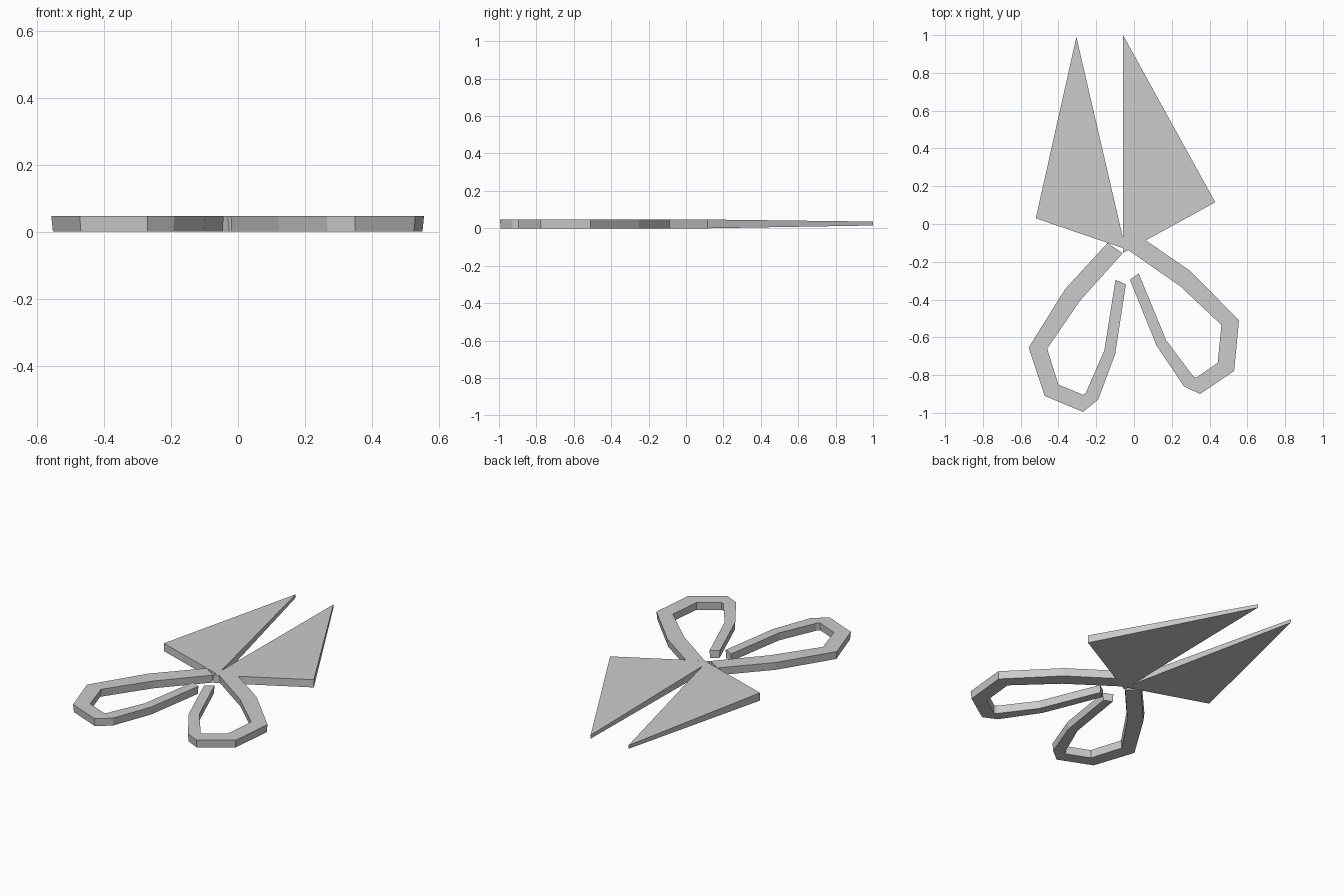
import bpy, bmesh
from mathutils import Vector

if "Cube" in bpy.data.objects:
    bpy.data.objects.remove(bpy.data.objects["Cube"])

TOP = 0.047


def finish(name, bm):
    bmesh.ops.recalc_face_normals(bm, faces=bm.faces)
    mesh = bpy.data.meshes.new(name)
    bm.to_mesh(mesh)
    bm.free()
    bpy.context.collection.objects.link(bpy.data.objects.new(name, mesh))


def blade(name, tip, corner, pivot):
    # triangular plate that thins toward the tip
    bm = bmesh.new()
    low = [bm.verts.new((*p, z)) for p, z in ((tip, 0.015), (corner, 0), (pivot, 0))]
    high = [bm.verts.new((*p, z)) for p, z in ((tip, 0.036), (corner, TOP), (pivot, TOP))]
    bm.faces.new(low)
    bm.faces.new(high)
    for i in range(3):
        j = (i + 1) % 3
        bm.faces.new((low[i], low[j], high[j], high[i]))
    finish(name, bm)


def handle(name, outer, inner):
    # open loop swept through four-sided sections, slightly narrower underneath
    bm = bmesh.new()
    rings = []
    for o, i in zip(outer, inner):
        o, i = Vector(o), Vector(i)
        section = ((o, TOP), (i, TOP), (i.lerp(o, 0.05), 0), (o.lerp(i, 0.05), 0))
        rings.append([bm.verts.new((p.x, p.y, z)) for p, z in section])
    for a, b in zip(rings, rings[1:]):
        for k in range(4):
            n = (k + 1) % 4
            bm.faces.new((a[k], a[n], b[n], b[k]))
    bm.faces.new(rings[0])
    bm.faces.new(rings[-1])
    finish(name, bm)


# Blades
blade("left_blade", (-0.305, 0.99), (-0.52, 0.03), (-0.045, -0.132))
blade("right_blade", (-0.058, 1.0), (0.43, 0.115), (-0.058, -0.153))

# Finger loops: matching outer and inner outline points
handle("left_handle",
       [(-0.14, -0.10), (-0.365, -0.345), (-0.558, -0.655), (-0.473, -0.91),
        (-0.27, -0.995), (-0.19, -0.93), (-0.10, -0.69), (-0.043, -0.32)],
       [(-0.06, -0.155), (-0.285, -0.405), (-0.46, -0.66), (-0.40, -0.85),
        (-0.26, -0.905), (-0.26, -0.905), (-0.157, -0.67), (-0.098, -0.295)][:4]
       + [(-0.268, -0.905), (-0.255, -0.893), (-0.157, -0.67), (-0.098, -0.295)])
handle("right_handle",
       [(0.06, -0.085), (0.30, -0.25), (0.556, -0.51), (0.53, -0.778),
        (0.35, -0.90), (0.265, -0.86), (0.12, -0.645), (-0.022, -0.295)],
       [(-0.035, -0.135), (0.243, -0.328), (0.463, -0.535), (0.443, -0.735),
        (0.33, -0.813), (0.315, -0.808), (0.17, -0.615), (0.025, -0.262)])
